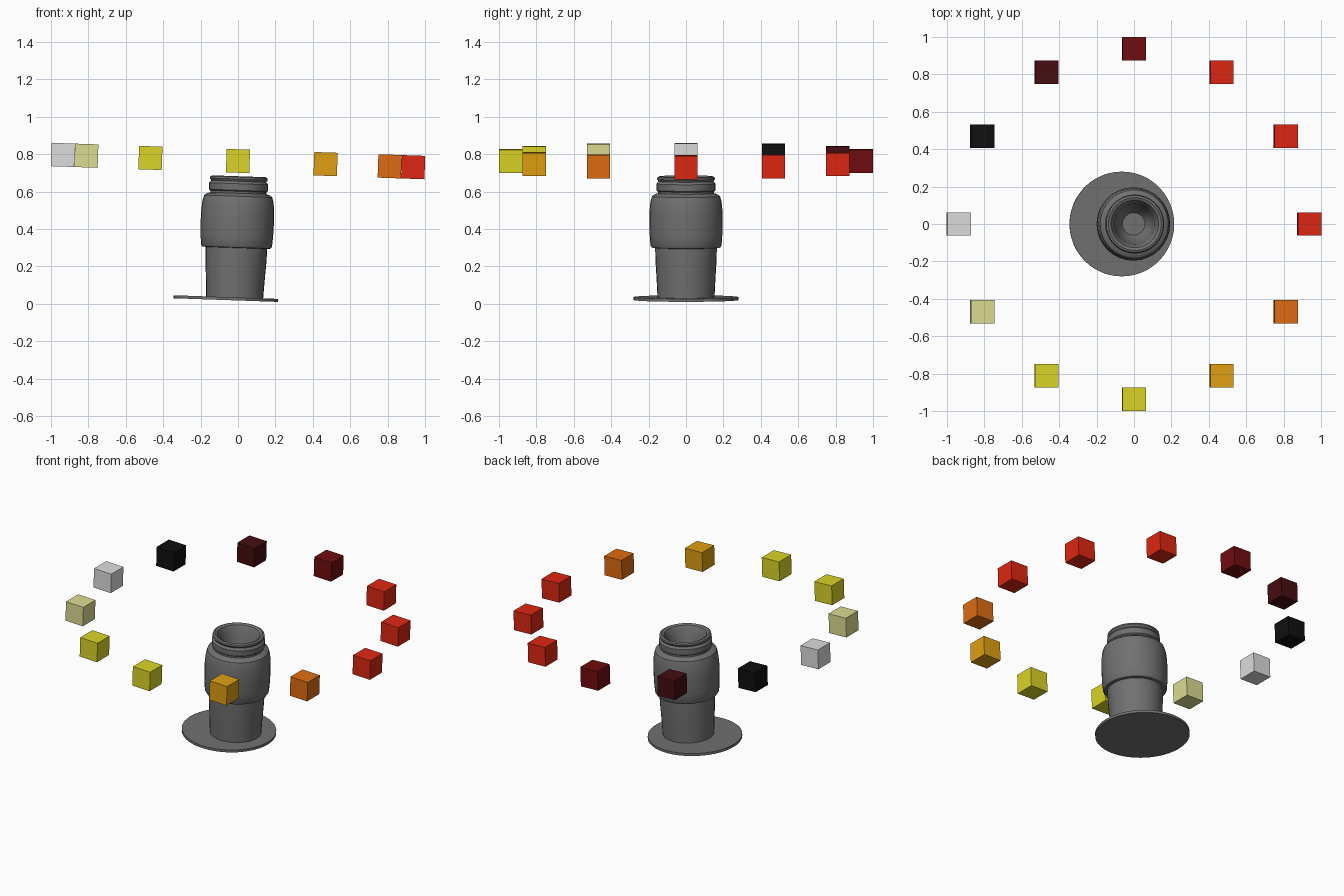
import bpy, math
from mathutils import Matrix, Vector

cube = bpy.data.objects.get("Cube")
if cube:
    bpy.data.objects.remove(cube, do_unlink=True)

TILT = Matrix.Rotation(math.radians(2), 4, 'Y')


def material(name, r, g, b):
    m = bpy.data.materials.new(name)
    m.use_nodes = True
    m.diffuse_color = (r, g, b, 1)
    m.node_tree.nodes["Principled BSDF"].inputs["Base Color"].default_value = (r, g, b, 1)
    return m


stone = material("stone grey", .165, .165, .165)
red = material("red", .73, .02, .006)
dark_red = material("dark red", .165, .004, .005)
maroon = material("deep maroon", .06, .004, .005)
black = material("black", .005, .005, .005)
silver = material("light grey", .72, .72, .72)
pale = material("pale yellow", .72, .72, .29)
yellow = material("yellow", .71, .66, .02)
amber = material("amber", .74, .35, .006)
orange = material("orange", .74, .15, .006)


def finish(obj, name, mat, location):
    obj.name = name
    obj.data.materials.clear()
    obj.data.materials.append(mat)
    obj.matrix_world = Matrix.Translation(location) @ TILT
    return obj


# Ring of floating cubes, anticlockwise from +x
ring = [red, red, red, dark_red, maroon, black, silver, pale, yellow, yellow, amber, orange]
for i, mat in enumerate(ring):
    a = math.radians(30 * i)
    x, y = .936 * math.cos(a), .936 * math.sin(a)
    bpy.ops.mesh.primitive_cube_add(size=.125)
    finish(bpy.context.object, f"ring_cube_{i + 1}", mat, Vector((x, y, .763 - .035 * x)))

# Base disc
bpy.ops.mesh.primitive_cylinder_add(vertices=48, radius=.28, depth=.016)
finish(bpy.context.object, "base_disc", stone, Vector((-.065, 0, .028)))
bpy.ops.object.shade_smooth_by_angle(angle=math.radians(35))

# Lathed pot: outer wall, shoulder band, rolled lip, then the hollow
profile = [(0, .0), (.152, .0), (.157, .1), (.163, .2), (.165, .272),
           (.183, .274), (.19, .285), (.194, .34), (.196, .42), (.195, .47),
           (.19, .52), (.182, .548), (.165, .56), (.15, .564), (.15, .574),
           (.157, .58), (.158, .615), (.147, .628), (.155, .64), (.153, .65),
           (.142, .655), (.127, .648), (.108, .61), (.103, .57), (.08, .5),
           (.06, .47), (0, .47)]
sides = 32
verts, rows = [], []
for r, z in profile:
    count = sides if r else 1
    rows.append([len(verts) + k for k in range(count)])
    for k in range(count):
        a = 2 * math.pi * k / sides
        verts.append((r * math.cos(a), r * math.sin(a), z))
faces = []
for low, high in zip(rows, rows[1:]):
    for k in range(sides):
        n = (k + 1) % sides
        if len(low) == 1:
            faces.append((low[0], high[n], high[k]))
        elif len(high) == 1:
            faces.append((low[k], low[n], high[0]))
        else:
            faces.append((low[k], low[n], high[n], high[k]))
mesh = bpy.data.meshes.new("pot")
mesh.from_pydata(verts, [], faces)
pot = bpy.data.objects.new("pot", mesh)
bpy.context.collection.objects.link(pot)
finish(pot, "pot", stone, Vector((-.018, 0, .027)))
bpy.ops.object.select_all(action='DESELECT')
pot.select_set(True)
bpy.context.view_layer.objects.active = pot
bpy.ops.object.shade_smooth_by_angle(angle=math.radians(35))
